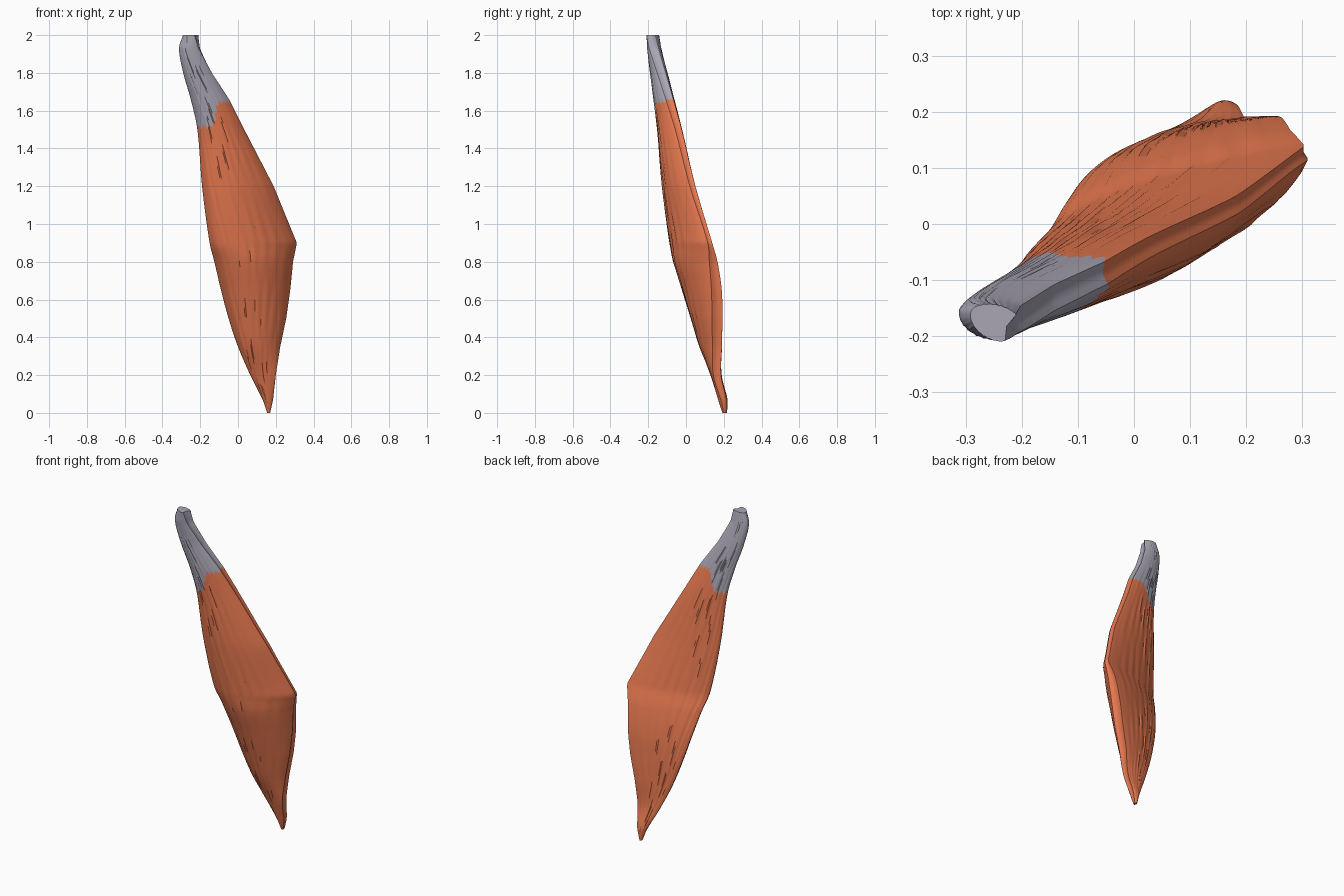
import bpy
import bmesh
import math

if "Cube" in bpy.data.objects:
    bpy.data.objects.remove(bpy.data.objects["Cube"])

# Cross-sections: z, left x/y, right x/y, front bulge, back bulge, right edge width
SECTIONS = [
    (0.00, .155, .205, .170, .205, .010, .010, .010),
    (0.07, .130, .195, .185, .198, .020, .016, .028),
    (0.20, .065, .165, .200, .165, .025, .012, .040),
    (0.35, .000, .135, .220, .165, .065, .015, .050),
    (0.50, -.05, .110, .250, .165, .095, .018, .056),
    (0.65, -.09, .078, .270, .162, .120, .020, .056),
    (0.80, -.125, .028, .285, .145, .130, .025, .045),
    (0.90, -.15, -.015, .308, .127, .115, .030, .025),
    (1.20, -.19, -.060, .185, .035, .095, .030, .030),
    (1.50, -.215, -.09, .030, -.04, .075, .025, .035),
    (1.66, -.25, -.115, -.05, -.087, .060, .025, .040),
    (1.80, -.29, -.140, -.14, -.130, .045, .025, .045),
    (1.93, -.312, -.155, -.205, -.170, .030, .020, .050),
    (2.00, -.290, -.155, -.220, -.185, .020, .016, .050),
]
N = 40  # columns on each broad face


def section(z):
    """Smoothly interpolated cross-section values at height z (Hermite)."""
    i = 0
    while i < len(SECTIONS) - 2 and z > SECTIONS[i + 1][0]:
        i += 1
    p = [SECTIONS[max(0, min(len(SECTIONS) - 1, i + k))] for k in (-1, 0, 1, 2)]
    h = p[2][0] - p[1][0]
    t = (z - p[1][0]) / h
    out = []
    for c in range(1, 8):
        m1 = (p[2][c] - p[0][c]) / (p[2][0] - p[0][0]) * h
        m2 = (p[3][c] - p[1][c]) / (p[3][0] - p[1][0]) * h
        if c == 3:  # straight runs give the right edge its corner
            out.append(p[1][c] + (p[2][c] - p[1][c]) * t)
            continue
        out.append((2*t**3 - 3*t*t + 1) * p[1][c] + (t**3 - 2*t*t + t) * m1
                   + (3*t*t - 2*t**3) * p[2][c] + (t**3 - t*t) * m2)
    return out


def ring_columns():
    """(s along the width, side): front face, hollow edge strip, back face."""
    s = [1 - math.cos(math.pi / 2 * k / N) for k in range(N + 1)]
    front = [(v, 1.0) for v in s]
    edge = [(1.0, 0.5), (1.0, 0.0), (1.0, -0.5)]
    back = [(v, -1.0) for v in reversed(s[1:])]
    return front + edge + back


def point(s, side, z):
    lx, ly, rx, ry, f, b, e = section(z)
    dx, dy = rx - lx, ry - ly
    length = math.hypot(dx, dy)
    nx, ny = dy / length, -dx / length
    if abs(side) < 1:
        off = side * e / 2
        s -= 0.15 * e * (1 - abs(side)) / length
    else:
        bulge = s**.5 * max(0, 1 - s)**.8 / 0.42
        off = side * (bulge * (f if side > 0 else b) + s * e / 2)
        # Fibre grooves sweeping towards the right edge
        q = s + 0.12 * z
        fibre = (math.sin(47 * q + 2 * math.sin(3 * z)) + math.sin(83 * q + 1.7 * z + side)
                 + 0.7 * math.sin(131 * q - 2.3 * z))
        off += side * 0.0016 * fibre * min(1, bulge) * min(1, length / 0.3)
    return (lx + dx * s + nx * off, ly + dy * s + ny * off, z)


def border(s):
    """Ragged line where the tendon meets the muscle."""
    step = max(0, min(1, (s - 0.2) / 0.5))
    zig = abs((s * 9) % 1 - 0.5) * 0.06
    return 1.50 + 0.13 * step * step * (3 - 2 * step) + zig


def build(name, low, high, rows, cap_row, colour):
    cols = ring_columns()
    bm = bmesh.new()
    grid = []
    for r in range(rows + 1):
        t = r / rows
        grid.append([bm.verts.new(point(s, side, low(s) + (high(s) - low(s)) * t))
                     for s, side in cols])
    n = len(cols)
    for r in range(rows):
        for c in range(n):
            d = (c + 1) % n
            bm.faces.new((grid[r][c], grid[r][d], grid[r + 1][d], grid[r + 1][c]))
    bm.faces.new(grid[cap_row])
    bmesh.ops.recalc_face_normals(bm, faces=bm.faces)
    mesh = bpy.data.meshes.new(name)
    bm.to_mesh(mesh)
    bm.free()
    obj = bpy.data.objects.new(name, mesh)
    bpy.context.collection.objects.link(obj)
    mat = bpy.data.materials.new(name + "_colour")
    mat.diffuse_color = colour
    mat.use_nodes = True
    mat.node_tree.nodes["Principled BSDF"].inputs["Base Color"].default_value = mat.diffuse_color
    mesh.materials.append(mat)
    bpy.ops.object.select_all(action='DESELECT')
    obj.select_set(True)
    bpy.context.view_layer.objects.active = obj
    bpy.ops.object.shade_smooth_by_angle(angle=math.radians(40))
    return obj


# Muscle belly, then the tendon above it
build("muscle_belly", lambda s: 0.0, border, 110, 0, (0.80, 0.19, 0.08, 1))
build("tendon", border, lambda s: 2.0, 30, -1, (0.40, 0.38, 0.46, 1))
